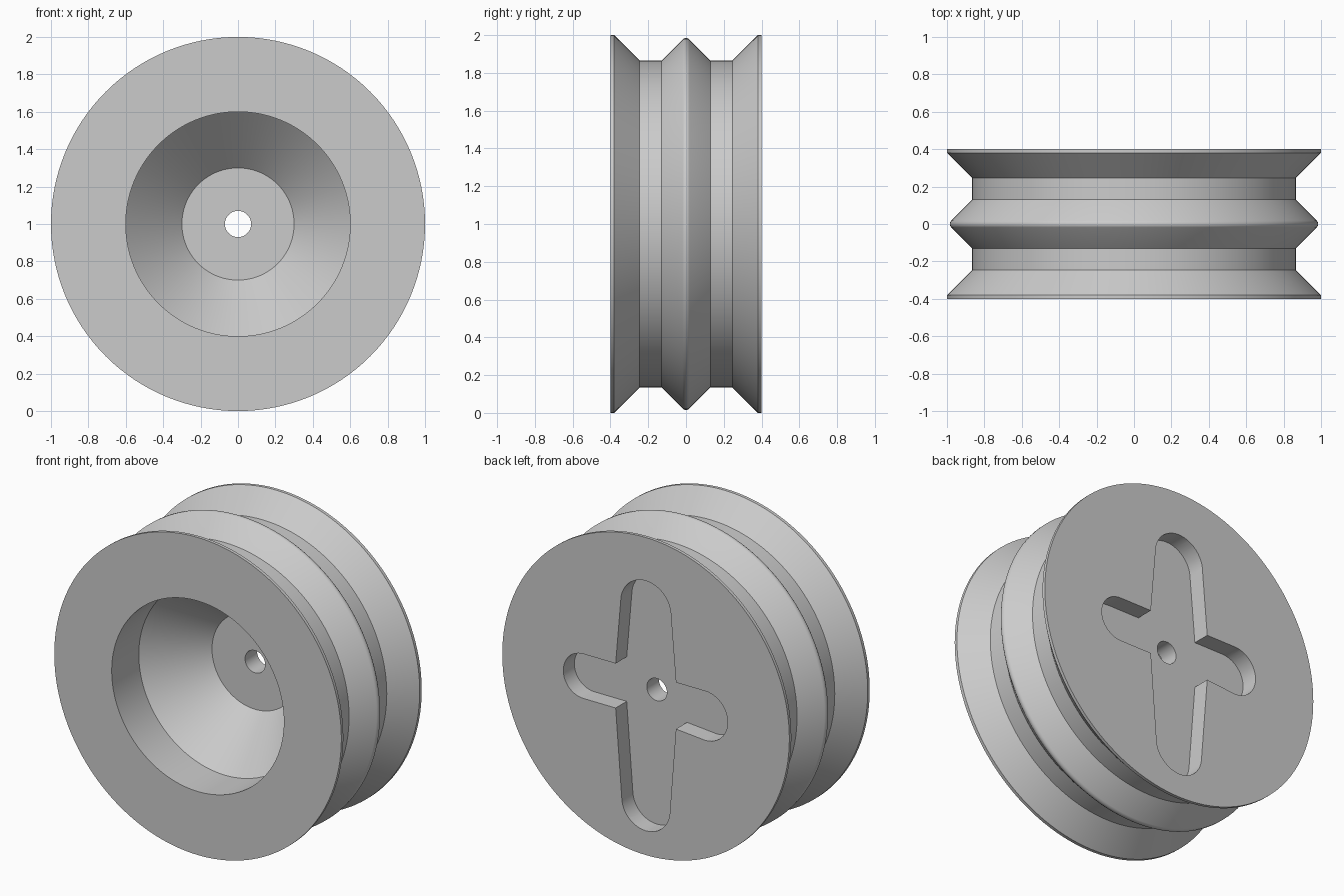
import bpy, bmesh, math
from mathutils import Matrix, Vector

cube = bpy.data.objects.get("Cube")
if cube:
    bpy.data.objects.remove(cube, do_unlink=True)

SEGMENTS = 128

grey = bpy.data.materials.new("grey plastic")
grey.use_nodes = True
colour = (0.6, 0.6, 0.6, 1)
grey.diffuse_color = colour
grey.node_tree.nodes["Principled BSDF"].inputs["Base Color"].default_value = colour


def add_object(name, bm):
    bmesh.ops.recalc_face_normals(bm, faces=bm.faces)
    mesh = bpy.data.meshes.new(name)
    bm.to_mesh(mesh)
    bm.free()
    mesh.materials.append(grey)
    obj = bpy.data.objects.new(name, mesh)
    bpy.context.collection.objects.link(obj)
    return obj


def lathe(name, profile):
    """Spin a closed (radius, y) profile around the y axis at wheel height."""
    bm = bmesh.new()
    rings = []
    for i in range(SEGMENTS):
        turn = Matrix.Rotation(math.tau * i / SEGMENTS, 3, 'Y')
        rings.append([bm.verts.new(turn @ Vector((0, y, r)) + Vector((0, 0, 1)))
                      for r, y in profile])
    n = len(profile)
    for i, a in enumerate(rings):
        b = rings[(i + 1) % SEGMENTS]
        for j in range(n):
            k = (j + 1) % n
            bm.faces.new((a[j], b[j], b[k], a[k]))
    return add_object(name, bm)


def arm(angle, inner, inner_half, length, radius, shift=0):
    """Outline of one round-ended arm, from its clockwise root to its end."""
    turn = Matrix.Rotation(angle, 2)
    pts = [Vector((inner, shift - inner_half))]
    for i in range(25):
        t = math.pi * (i / 24 - 0.5)
        pts.append(Vector((length - radius + radius * math.cos(t),
                           shift + radius * math.sin(t))))
    return [turn @ p for p in pts]


# Wheel: half of the twin groove outline, mirrored front to back
half = [(1, 0.4), (1, 0.38), (0.865, 0.245), (0.865, 0.13),
        (0.977, 0.018), (0.984, 0.008)]
outside = half + [(r, -y) for r, y in reversed(half)]
dish = [(0.6, -0.4), (0.6, -0.13), (0.3, 0.17), (0.07, 0.17), (0.07, 0.4)]
wheel = lathe("grooved_wheel", outside + dish)

# Cross-shaped pocket in the back; the lower arm is the longest
q = math.pi / 2
outline = (arm(0, 0.21, 0.14, 0.575, 0.14, 0.01)
           + arm(q, 0.15, 0.21, 0.727, 0.175)
           + arm(2 * q, 0.21, 0.155, 0.57, 0.155, 0.012)
           + arm(3 * q, 0.15, 0.21, 0.847, 0.168))
bm = bmesh.new()
floor = bm.faces.new([bm.verts.new((p.x, 0.29, 1 + p.y)) for p in outline])
grown = bmesh.ops.extrude_face_region(bm, geom=[floor])
bmesh.ops.translate(bm, vec=(0, 0.2, 0),
                    verts=[v for v in grown["geom"] if isinstance(v, bmesh.types.BMVert)])
cutter = add_object("cross_pocket_cutter", bm)
cutter.hide_render = True

cut = wheel.modifiers.new("cross pocket", 'BOOLEAN')
cut.operation = 'DIFFERENCE'
cut.solver = 'EXACT'
cut.object = cutter

bpy.ops.object.select_all(action='DESELECT')
wheel.select_set(True)
bpy.context.view_layer.objects.active = wheel
bpy.ops.object.modifier_apply(modifier=cut.name)
bpy.data.objects.remove(cutter, do_unlink=True)
bpy.ops.object.shade_smooth_by_angle(angle=math.radians(40))
